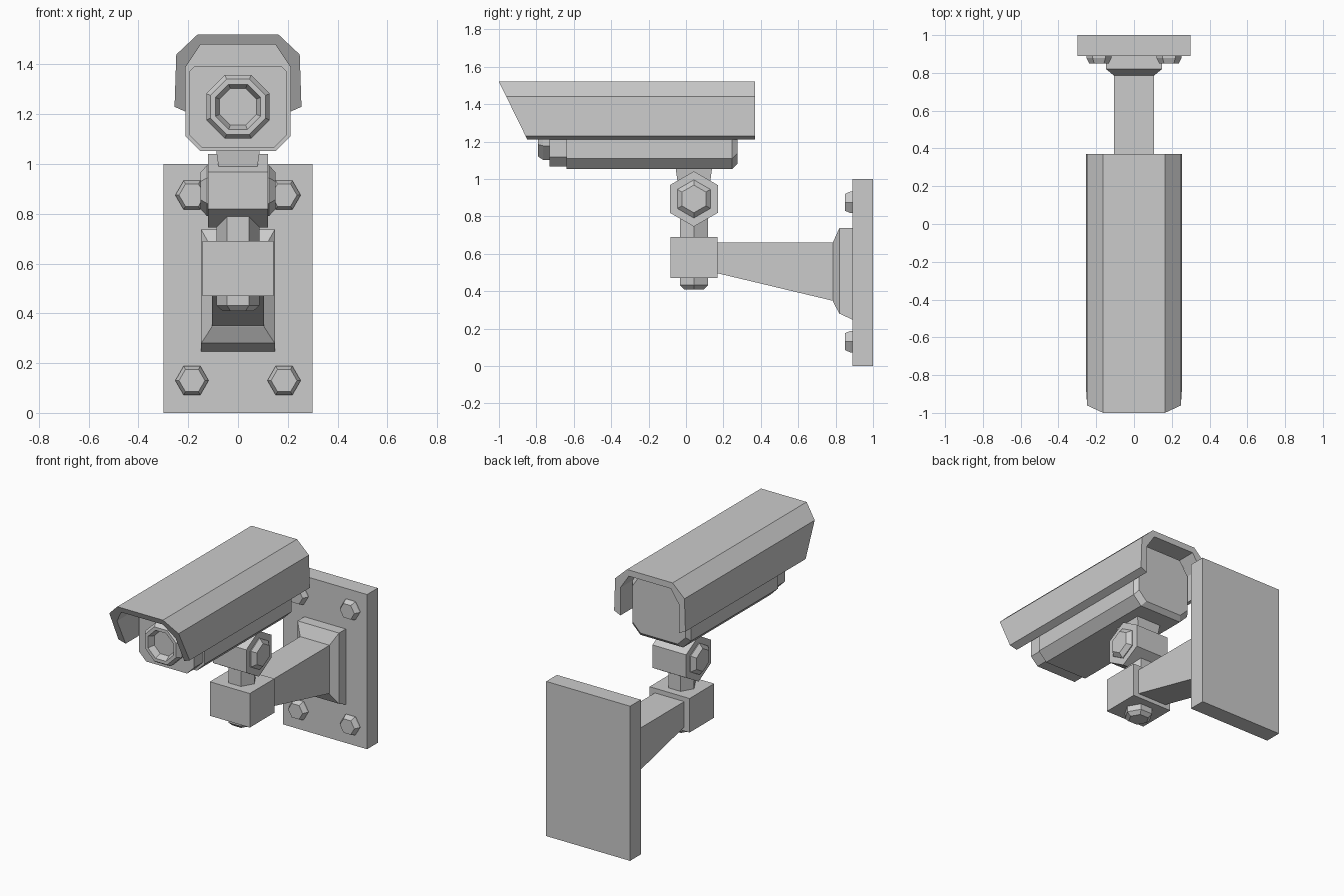
import bpy, bmesh
from math import cos, sin, pi, radians
from mathutils import Vector

old = bpy.data.objects.get("Cube")
if old:
    bpy.data.objects.remove(old, do_unlink=True)

grey = bpy.data.materials.new("painted grey")
grey.use_nodes = True
colour = (0.6, 0.6, 0.6, 1)
grey.diffuse_color = colour
grey.node_tree.nodes["Principled BSDF"].inputs["Base Color"].default_value = colour


def loft(name, rings):
    """Skin a list of equal-length rings and cap both ends."""
    bm = bmesh.new()
    loops = [[bm.verts.new(p) for p in ring] for ring in rings]
    n = len(loops[0])
    for a, b in zip(loops, loops[1:]):
        for i in range(n):
            j = (i + 1) % n
            bm.faces.new((a[i], a[j], b[j], b[i]))
    bm.faces.new(loops[0])
    bm.faces.new(loops[-1])
    bmesh.ops.recalc_face_normals(bm, faces=bm.faces)
    mesh = bpy.data.meshes.new(name)
    bm.to_mesh(mesh)
    bm.free()
    mesh.materials.append(grey)
    ob = bpy.data.objects.new(name, mesh)
    bpy.context.collection.objects.link(ob)
    return ob


def prism(name, centre, axis, sides, steps, turn=0):
    """Polygon swept along an axis; steps are (offset, radius) pairs."""
    c = Vector(centre)
    rings = []
    for offset, r in steps:
        ring = []
        for i in range(sides):
            t = radians(turn) + 2 * pi * i / sides
            u, v = r * cos(t), r * sin(t)
            ring.append(c + Vector({"x": (offset, u, v),
                                    "y": (u, offset, v),
                                    "z": (u, v, offset)}[axis]))
        rings.append(ring)
    return loft(name, rings)


def rect_xz(y, w, low, high):
    return [(-w, y, low), (w, y, low), (w, y, high), (-w, y, high)]


def rect_xy(z, w, d, yc):
    return [(-w, yc - d, z), (w, yc - d, z), (w, yc + d, z), (-w, yc + d, z)]


def octagon_xz(y, w, low, high, cut_low, cut_high):
    """Box outline with chamfered corners; cuts are (across, up)."""
    (a, b), (c, d) = cut_low, cut_high
    half = [(w - a, low), (w, low + b), (w, high - d), (w - c, high)]
    return [(x, y, z) for x, z in half] + [(-x, y, z) for x, z in reversed(half)]


# Wall plate and its four bolts
loft("wall_plate", [rect_xz(0.89, 0.3, 0, 1), rect_xz(1, 0.3, 0, 1)])
for side, x in (("left", 0.185), ("right", -0.185)):
    for level, z in (("lower", 0.13), ("upper", 0.875)):
        prism(f"{side}_{level}_plate_bolt", (x, 0, z), "y", 6,
              [(0.9, 0.067), (0.88, 0.067), (0.85, 0.052)])

# Flange and tapering arm
loft("arm_flange", [rect_xz(0.9, 0.148, 0.243, 0.737), rect_xz(0.82, 0.148, 0.28, 0.737),
                    rect_xz(0.785, 0.105, 0.345, 0.66)])
loft("arm", [rect_xz(0.8, 0.105, 0.345, 0.66), rect_xz(0.15, 0.105, 0.5, 0.66)])

# Clamp block with vertical post and lower nut
PIVOT_Y = 0.042
loft("clamp_block", [rect_xy(0.47, 0.143, 0.126, PIVOT_Y), rect_xy(0.69, 0.143, 0.126, PIVOT_Y)])
prism("post", (0, PIVOT_Y, 0), "z", 6, [(0.68, 0.087), (0.88, 0.087)])
prism("post_nut", (0, PIVOT_Y, 0), "z", 6, [(0.48, 0.087), (0.432, 0.087), (0.41, 0.062)])

# Tilt hinge with a nut on each side, and the neck above
prism("tilt_hinge", (0, PIVOT_Y, 0.893), "x", 6, [(-0.12, 0.148), (0.12, 0.148)], turn=30)
for side, s in (("left", 1), ("right", -1)):
    prism(f"{side}_hinge_nut", (0, PIVOT_Y, 0.893), "x", 6,
          [(s * 0.11, 0.102), (s * 0.125, 0.102), (s * 0.15, 0.074)], turn=30)
loft("neck", [rect_xy(0.93, 0.07, 0.08, PIVOT_Y), rect_xy(1.07, 0.09, 0.099, PIVOT_Y)])

# Camera housing with bevelled rear, and the raised front plate
low_cut, high_cut = (0.057, 0.057), (0.06, 0.09)
loft("housing", [octagon_xz(-0.64, 0.21, 1.053, 1.48, low_cut, high_cut),
                 octagon_xz(0.247, 0.21, 1.053, 1.48, low_cut, high_cut),
                 octagon_xz(0.275, 0.19, 1.08, 1.46, low_cut, high_cut)])
plate_cut = (0.05, 0.05)
loft("front_plate", [octagon_xz(-0.63, 0.196, 1.067, 1.392, plate_cut, (0.02, 0.02)),
                     octagon_xz(-0.73, 0.196, 1.067, 1.392, plate_cut, (0.02, 0.02))])

# Lens ring with a recessed glass
prism("lens", (0, 0, 1.23), "y", 8,
      [(-0.72, 0.138), (-0.765, 0.138), (-0.79, 0.12),
       (-0.79, 0.098), (-0.75, 0.08)], turn=22.5)

# Sun hood: folded sheet with a raked front edge
outer = [(0.255, 1.23), (0.248, 1.44), (0.163, 1.52)]
inner = [(0.15, 1.48), (0.21, 1.39), (0.21, 1.21)]
half = outer + inner
profile = [(-x, z) for x, z in outer] + [(x, z) for x, z in reversed(outer)] \
    + [(x, z) for x, z in reversed(inner)] + [(-x, z) for x, z in inner]
loft("sun_hood", [[(x, -1 + (1.52 - z) * 0.49, z) for x, z in profile],
                  [(x, 0.37, z) for x, z in profile]])
